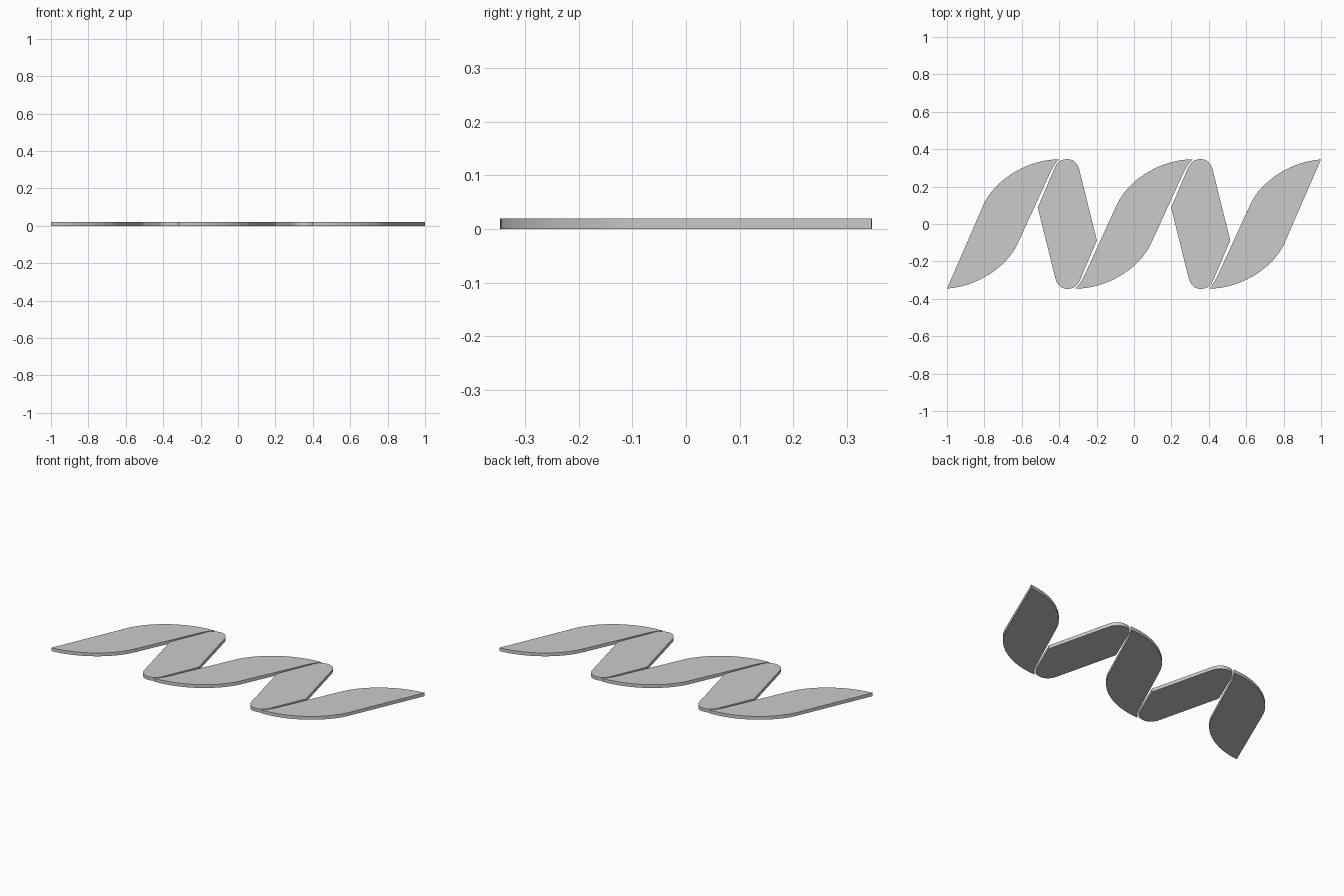
import bpy, bmesh
from mathutils import Vector
from mathutils.geometry import interpolate_bezier

if "Cube" in bpy.data.objects:
    bpy.data.objects.remove(bpy.data.objects["Cube"])

H, THICK, PITCH = 0.346, 0.02, 0.713


def bez(a, b, c, d, n=14):
    return [(p.x, p.y) for p in interpolate_bezier(*[Vector((*q, 0)) for q in (a, b, c, d)], n)]


def turned(pts):
    """Half-turn copy of an outline half."""
    return [(-x, -y) for x, y in pts]


def plate(name, outline, cx):
    bm = bmesh.new()
    face = bm.faces.new([bm.verts.new((x + cx, y, 0)) for x, y in outline])
    ext = bmesh.ops.extrude_face_region(bm, geom=[face])
    bmesh.ops.translate(bm, vec=(0, 0, THICK),
                        verts=[v for v in ext["geom"] if isinstance(v, bmesh.types.BMVert)])
    bmesh.ops.remove_doubles(bm, verts=bm.verts, dist=1e-5)
    bmesh.ops.recalc_face_normals(bm, faces=bm.faces)
    me = bpy.data.meshes.new(name)
    bm.to_mesh(me)
    bm.free()
    ob = bpy.data.objects.new(name, me)
    bpy.context.collection.objects.link(ob)
    bpy.context.view_layer.objects.active = ob
    ob.select_set(True)
    bpy.ops.object.shade_smooth_by_angle()
    ob.select_set(False)


# Front ribbon: hooked tip, slanted side, then a sweeping lower curve
hook = bez((0.315, H), (0.29, 0.325), (0.278, 0.30), (0.262, 0.268), 8)
sweep = bez((0.09, -0.107), (0.03, -0.235), (-0.14, -H), (-0.315, -H), 18)
half = hook + sweep[:-1]
middle = half + turned(half)

# End ribbons run straight out to a sharp corner
end = 1 - PITCH
left = half + [(-end, -H)] + turned(sweep[:-1])

# Back ribbon: narrow slanted band with rounded ends
back_half = ([(-0.158, 0.088)]
             + bez((-0.072, 0.29), (-0.057, 0.325), (-0.045, 0.34), (-0.012, H), 10)
             + bez((-0.012, H), (0.03, 0.353), (0.055, 0.325), (0.064, 0.29), 10)[1:])
back = back_half + turned(back_half)

plate("front_ribbon_middle", middle, 0)
plate("front_ribbon_left", left, -PITCH)
plate("front_ribbon_right", turned(left), PITCH)
for side, s in (("left", -1), ("right", 1)):
    plate("back_ribbon_" + side, back, s * PITCH / 2)
